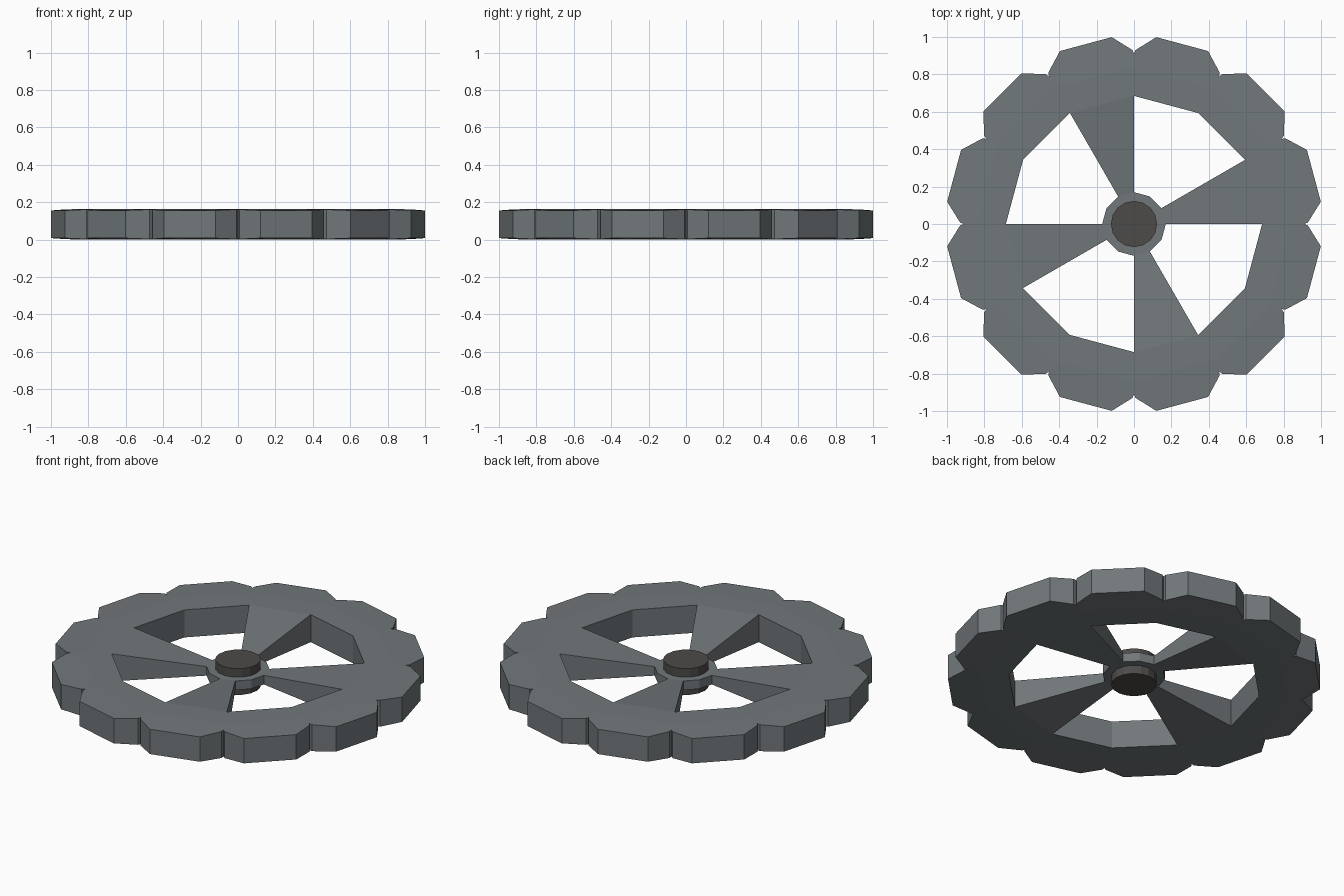
import bpy, bmesh, math

if "Cube" in bpy.data.objects:
    bpy.data.objects.remove(bpy.data.objects["Cube"])

MID = 0.083      # half height of the wheel


def material(name, rgb):
    m = bpy.data.materials.new(name)
    m.diffuse_color = (*rgb, 1)
    m.use_nodes = True
    m.node_tree.nodes["Principled BSDF"].inputs["Base Color"].default_value = m.diffuse_color
    return m


steel = material("blue grey steel", (0.165, 0.185, 0.195))
dark = material("dark grey brown", (0.075, 0.07, 0.067))


def add_object(bm, name, mat):
    bmesh.ops.recalc_face_normals(bm, faces=bm.faces[:])
    me = bpy.data.meshes.new(name)
    bm.to_mesh(me)
    bm.free()
    me.materials.append(mat)
    ob = bpy.data.objects.new(name, me)
    bpy.context.collection.objects.link(ob)
    return ob


# Toothed wheel: upper skin built by 30 degree sectors, mirrored below, walls on the borders
bm = bmesh.new()
pairs = {}


def polar(r, deg, half):
    a = math.radians(deg)
    x, y = r * math.cos(a), r * math.sin(a)
    top = bm.verts.new((x, y, MID + half))
    pairs[top] = bm.verts.new((x, y, MID - half))
    return top


hub = [polar(0.17, 30 * k, 0.027) for k in range(12)]
inner = [polar(0.685, 30 * k, 0.082) for k in range(12)]
mid = [polar(0.84, 30 * k, 0.082) for k in range(12)]
notch = [polar(0.91, 30 * k, 0.079) for k in range(12)]
skin = [bm.faces.new(hub)]
for k in range(12):
    n = (k + 1) % 12
    tooth = [polar(r, 30 * k + d, h) for r, d, h in
             ((0.93, 0.5, 0.079), (1.006, 6.8, 0.074),
              (1.006, 23.2, 0.074), (0.93, 29.5, 0.079))]
    skin.append(bm.faces.new([inner[k], mid[k], mid[n], inner[n]]))
    skin.append(bm.faces.new([mid[k], notch[k], *tooth, notch[n], mid[n]]))
    if k % 3 == 0:   # wedge spokes, thinner towards the hub
        skin.append(bm.faces.new([hub[k], inner[k], inner[n], hub[n]]))
border = [e for e in bm.edges if len(e.link_faces) == 1]
for f in skin:
    bm.faces.new([pairs[v] for v in reversed(f.verts)])
for e in border:
    a, b = e.verts
    bm.faces.new([a, b, pairs[b], pairs[a]])
wheel = add_object(bm, "toothed_wheel", steel)

# Axle cap standing out of the thin hub on both sides
bm = bmesh.new()
bmesh.ops.create_cone(bm, cap_ends=True, segments=16, radius1=0.123,
                      radius2=0.123, depth=0.156)
bmesh.ops.translate(bm, verts=bm.verts[:], vec=(0, 0, MID))
axle = add_object(bm, "axle_cap", dark)

# Rest the wheel on the ground
for ob in (wheel, axle):
    for v in ob.data.vertices:
        v.co.z -= 0.001
